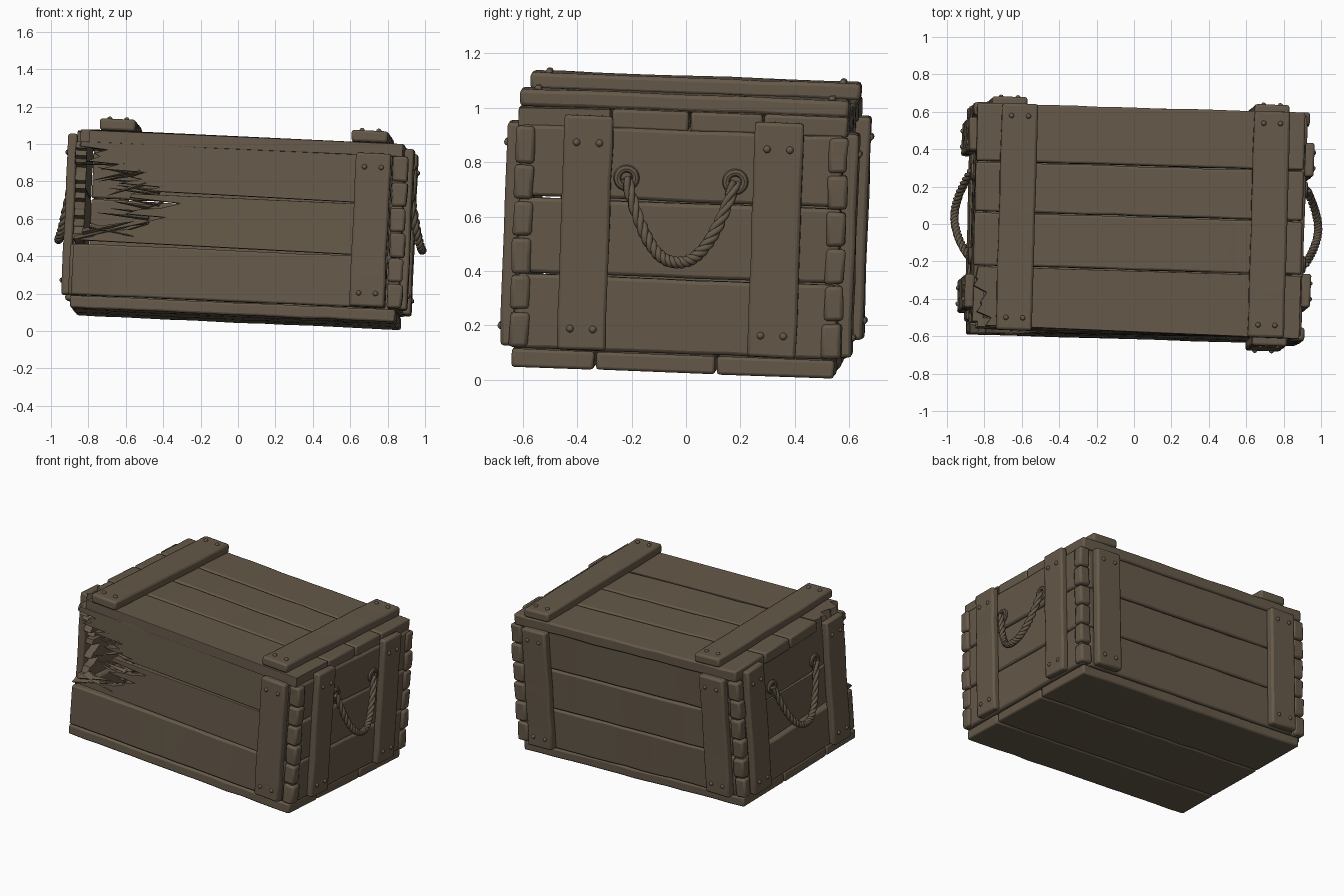
import bpy, bmesh, math, random
from mathutils import Vector, Matrix, Euler, noise

random.seed(4)
if "Cube" in bpy.data.objects:
    bpy.data.objects.remove(bpy.data.objects["Cube"])

wood = bpy.data.materials.new("weathered_wood")
wood.use_nodes = True
COLOR = (0.130, 0.100, 0.067, 1)
wood.diffuse_color = COLOR
wood.node_tree.nodes["Principled BSDF"].inputs["Base Color"].default_value = COLOR

# The whole crate leans slightly
pivot = Matrix.Translation((0.01, 0, 0.55))
LEAN = pivot @ Euler((-0.037, 0.045, -0.03)).to_matrix().to_4x4() @ Matrix.Translation((0, 0, -0.55))
TOP, BASE, WALL_TOP = 1.025, 0.065, 0.955
ROWS = [(0.135, 0.408), (0.414, 0.688), (0.694, WALL_TOP)]


def finish(bm, name, bevel=0.0, smooth=True):
    bmesh.ops.recalc_face_normals(bm, faces=bm.faces)
    mesh = bpy.data.meshes.new(name)
    bm.to_mesh(mesh)
    bm.free()
    ob = bpy.data.objects.new(name, mesh)
    bpy.context.collection.objects.link(ob)
    mesh.materials.append(wood)
    ob.matrix_world = LEAN
    if bevel:
        mod = ob.modifiers.new("worn_edges", "BEVEL")
        mod.width, mod.segments = bevel, 2
        mod.limit_method, mod.angle_limit = "ANGLE", math.radians(50)
    if smooth:
        bpy.ops.object.select_all(action="DESELECT")
        ob.select_set(True)
        bpy.context.view_layer.objects.active = ob
        bpy.ops.object.shade_smooth_by_angle(angle=math.radians(35))
    return ob


def wear(bm, amount):
    """Uneven, hand-cut edges."""
    seed = Vector((random.random(), random.random(), random.random())) * 50
    for v in bm.verts:
        v.co += noise.noise_vector(v.co * 6 + seed) * amount


def board(name, x, y, z, bevel=0.011, amount=0.005):
    """Worn plank filling the given ranges."""
    lo, hi = Vector((x[0], y[0], z[0])), Vector((x[1], y[1], z[1]))
    size = hi - lo
    bm = bmesh.new()
    bmesh.ops.create_cube(bm, size=1)
    for v in bm.verts:
        v.co = (lo + hi) / 2 + Vector(a * b for a, b in zip(v.co, size))
    axis = max(range(3), key=lambda i: size[i])
    normal = Vector((0, 0, 0))
    normal[axis] = 1
    cuts = max(2, int(size[axis] / 0.12))
    for i in range(1, cuts):
        bmesh.ops.bisect_plane(bm, geom=bm.verts[:] + bm.edges[:] + bm.faces[:],
                               plane_co=lo + normal * size[axis] * i / cuts, plane_no=normal)
    wear(bm, amount)
    return finish(bm, name, bevel)


def broken_board(name, axes, v_range, far, tips, depth, notch=0.09):
    """Plank whose near end is a row of splinter points; axes = length, width, thickness."""
    v0, v1 = v_range
    step = (v1 - v0) / len(tips)
    outline = [(far, v1), (far, v0)]
    for i, tip in enumerate(tips):
        v = v0 + step * i
        outline += [(tip, v + step * random.uniform(0.1, 0.5)),
                    (tip + notch * random.uniform(0.5, 1.3), v + step * 0.95)]
    outline[-1] = (tips[-1] + 0.01, v1)
    bm = bmesh.new()
    verts = []
    for u, v in outline:
        p = [0, 0, 0]
        p[axes[0]], p[axes[1]], p[axes[2]] = u, v, depth[0]
        verts.append(bm.verts.new(p))
    face = bm.faces.new(verts)
    out = bmesh.ops.extrude_face_region(bm, geom=[face])
    shift = Vector((0, 0, 0))
    shift[axes[2]] = depth[1] - depth[0]
    for g in out["geom"]:
        if isinstance(g, bmesh.types.BMVert):
            g.co += shift * random.uniform(0.8, 1.0)
    return finish(bm, name, 0.003, False)


def nails(name, points):
    bm = bmesh.new()
    for p in points:
        bmesh.ops.create_icosphere(bm, subdivisions=2, radius=0.014, matrix=Matrix.Translation(p))
    finish(bm, name)


def splinter(name, start, end, width):
    start, end = Vector(start), Vector(end)
    d = end - start
    bm = bmesh.new()
    bmesh.ops.create_cone(bm, segments=4, radius1=width, radius2=0.002, depth=d.length, cap_ends=True)
    turn = d.to_track_quat("Z", "Y").to_matrix().to_4x4()
    bm.transform(Matrix.Translation((start + end) / 2) @ turn @ Matrix.Diagonal((1, 0.5, 1, 1)))
    finish(bm, name, 0, False)


# Floor planks
for i, (a, b) in enumerate([(-0.6, -0.295), (-0.289, 0.15), (0.156, 0.585)]):
    board(f"floor_plank_{i}", (-0.87, 0.87), (a, b), (BASE, 0.131))

# Back wall, and the sound lower front plank
for i, row in enumerate(ROWS):
    board(f"back_plank_{i}", (-0.815, 0.815), (0.535, 0.592), row)
board("front_plank_low", (-0.87, 0.815), (-0.6, -0.54), ROWS[0])

# Broken front planks
broken_board("front_plank_middle", (0, 2, 1), ROWS[1], 0.815,
             [-0.86, -0.74, -0.56, -0.47, -0.6, -0.42, -0.58], (-0.54, -0.6))
broken_board("front_plank_high", (0, 2, 1), ROWS[2], 0.815,
             [-0.5, -0.64, -0.58, -0.74, -0.82, -0.78, -0.86], (-0.54, -0.6))

# End walls, with stacked plank ends at the corners
for i, row in enumerate(ROWS):
    board(f"left_wall_plank_{i}", (0.82, 0.885), (-0.592, 0.59), row, 0.013)
    if i == 0:
        board("right_wall_plank_0", (-0.885, -0.82), (-0.535, 0.59), row, 0.013)
broken_board("right_wall_plank_1", (1, 2, 0), ROWS[1], 0.59,
             [-0.55, -0.5, -0.44, -0.48, -0.43, -0.47], (-0.82, -0.885), 0.04)
broken_board("right_wall_plank_2", (1, 2, 0), ROWS[2], 0.59,
             [-0.46, -0.5, -0.47, -0.53, -0.55, -0.57], (-0.82, -0.885), 0.04)
for k, (x, y) in enumerate([(0.86, -0.575), (0.86, 0.575), (-0.86, 0.575)]):
    for j in range(6):
        z = 0.14 + j * 0.136
        board(f"corner_block_{k}_{j}", (x - 0.04, x + 0.04), (y - 0.035, y + 0.035),
              (z, z + 0.128), 0.014, 0.01)

# Lid planks, the front one split at its corner
for i, (a, b) in enumerate([(-0.262, 0.02), (0.027, 0.29), (0.297, 0.605)]):
    board(f"lid_plank_{i}", (-0.885, 0.87), (a, b), (0.95, TOP))
broken_board("lid_plank_front", (0, 1, 2), (-0.605, -0.269), 0.87,
             [-0.81, -0.86, -0.84, -0.88, -0.87], (0.95, TOP), 0.035)

# Lid battens
for name, x in (("right", -0.66), ("left", 0.69)):
    board(f"lid_batten_{name}", (x - 0.097, x + 0.097), (-0.605, 0.605), (TOP - 0.005, TOP + 0.058), 0.014)
    nails(f"lid_nails_{name}", [(x + s * 0.045, e * 0.54, TOP + 0.058) for s in (-1, 1) for e in (-1, 1)])

# Front and back battens
for name, x, side in (("front", 0.715, -1), ("back_right", -0.71, 1), ("back_left", 0.695, 1)):
    y0, y1 = sorted((side * 0.585, side * 0.645))
    board(f"{name}_batten", (x - 0.094, x + 0.094), (y0, y1), (0.14, 0.96), 0.013)
    nails(f"{name}_nails", [(x + s * 0.045, side * 0.644, z) for s in (-1, 1) for z in (0.21, 0.885)])

# End battens
for name, side, centres in (("left", 1, (-0.345, 0.355)), ("right", -1, (-0.4, 0.44))):
    for i, y in enumerate(centres):
        x0, x1 = sorted((side * 0.875, side * 0.925))
        board(f"{name}_end_batten_{i}", (x0, x1), (y - 0.09, y + 0.09), (0.137, 1.0), 0.012)
        nails(f"{name}_end_nails_{i}", [(side * 0.924, y + s * 0.042, z) for s in (-1, 1) for z in (0.215, 0.9)])


# Twisted rope handles with knotted rings
def rope(name, side, mid, half, top, bottom, reach):
    def path(t):
        drop = abs(t) ** 2.3
        out = reach + (0.9 - reach) * abs(t) ** 1.8
        return Vector((side * out, mid + half * t, bottom + (top - bottom) * drop))
    steps = 110
    for k in range(3):
        curve = bpy.data.curves.new(f"{name}_strand_{k}", "CURVE")
        curve.dimensions = "3D"
        curve.bevel_depth, curve.bevel_resolution = 0.0125, 1
        curve.use_fill_caps = True
        line = curve.splines.new("POLY")
        line.points.add(steps)
        for i in range(steps + 1):
            t = 2 * i / steps - 1
            along = (path(t + 0.01) - path(t - 0.01)).normalized()
            across = along.cross(Vector((side, 0, 0))).normalized()
            a = i * 0.42 + k * math.tau / 3
            p = path(t) + (across * math.cos(a) + along.cross(across) * math.sin(a)) * 0.011
            line.points[i].co = (*p, 1)
        curve.materials.append(wood)
        ob = bpy.data.objects.new(curve.name, curve)
        bpy.context.collection.objects.link(ob)
        ob.matrix_world = LEAN
    for e in (-1, 1):
        bpy.ops.mesh.primitive_torus_add(major_radius=0.034, minor_radius=0.014,
                                         major_segments=20, minor_segments=8)
        ring = bpy.context.object
        ring.name = f"{name}_ring_{'back' if e > 0 else 'front'}"
        ring.data.materials.append(wood)
        bpy.ops.object.shade_smooth_by_angle()
        spot = Matrix.Translation((side * 0.89, mid + e * half, top))
        ring.matrix_world = LEAN @ spot @ Matrix.Rotation(math.pi / 2, 4, "Y")


rope("left_handle", 1, 0.0, 0.2, 0.775, 0.475, 0.98)
rope("right_handle", -1, 0.02, 0.225, 0.775, 0.445, 0.967)

# Loose splinters around the hole
for i in range(16):
    z = random.uniform(0.5, 0.88)
    x = random.uniform(-0.6, -0.5) - max(0, z - 0.7) * 1.1
    splinter(f"splinter_{i}", (x + 0.12, -0.57, z),
             (x - random.uniform(0.04, 0.16), -0.57 + random.uniform(-0.05, 0.07), z + random.uniform(-0.08, 0.03)),
             random.uniform(0.015, 0.03))
for i, (z, lift) in enumerate([(0.43, 0.09), (0.47, 0.07), (0.5, -0.04)]):
    splinter(f"bent_shard_{i}", (-0.86 + i * 0.04, -0.56, z), (-0.55, -0.6, z + lift), 0.045)
